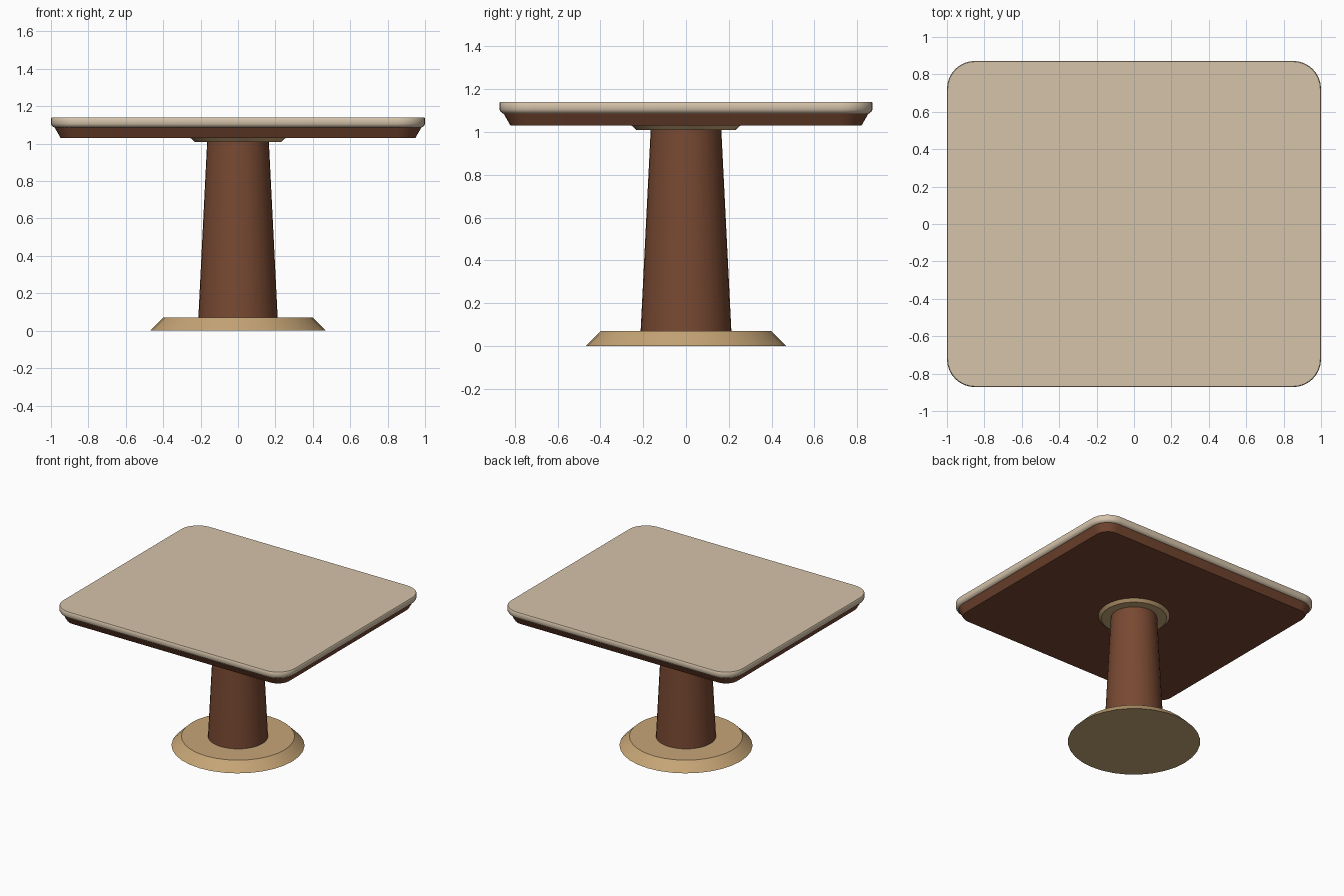
import bpy
import bmesh
from math import sin, cos, pi, radians

cube = bpy.data.objects.get("Cube")
if cube:
    bpy.data.objects.remove(cube, do_unlink=True)


def linear(c):
    c /= 255
    return c / 12.92 if c <= 0.04045 else ((c + 0.055) / 1.055) ** 2.4


def material(name, r, g, b):
    colour = (linear(r), linear(g), linear(b), 1)
    mat = bpy.data.materials.new(name)
    mat.use_nodes = True
    mat.diffuse_color = colour
    bsdf = next(n for n in mat.node_tree.nodes if n.type == 'BSDF_PRINCIPLED')
    bsdf.inputs["Base Color"].default_value = colour
    return mat


def circle(radius, z, sides=32):
    return [(radius * cos(2 * pi * i / sides), radius * sin(2 * pi * i / sides), z)
            for i in range(sides)]


def rounded_rect(inset, z, half_x=1.0, half_y=0.872, corner=0.15, steps=8):
    points = []
    for quarter, (sx, sy) in enumerate([(1, 1), (-1, 1), (-1, -1), (1, -1)]):
        for i in range(steps + 1):
            a = (quarter + i / steps) * pi / 2
            points.append((sx * (half_x - corner) + (corner - inset) * cos(a),
                           sy * (half_y - corner) + (corner - inset) * sin(a), z))
    return points


def loft(name, loops, mat, sharp_angle=30):
    """Skin a stack of matching loops, bottom to top, and cap both ends."""
    bm = bmesh.new()
    rings = [[bm.verts.new(p) for p in loop] for loop in loops]
    for low, high in zip(rings, rings[1:]):
        for i in range(len(low)):
            j = (i + 1) % len(low)
            bm.faces.new((low[i], low[j], high[j], high[i]))
    bm.faces.new(rings[0][::-1])
    bm.faces.new(rings[-1])
    mesh = bpy.data.meshes.new(name)
    bm.to_mesh(mesh)
    bm.free()
    mesh.materials.append(mat)
    obj = bpy.data.objects.new(name, mesh)
    bpy.context.collection.objects.link(obj)
    bpy.ops.object.select_all(action='DESELECT')
    obj.select_set(True)
    bpy.context.view_layer.objects.active = obj
    bpy.ops.object.shade_smooth_by_angle(angle=radians(sharp_angle))
    return obj


pale = material("pale_tabletop", 213, 195, 170)
tan = material("tan_trim", 198, 165, 118)
brown = material("brown_wood", 120, 73, 50)

# Flared round foot, tapered column and the collar under the top
loft("base", [circle(0.47, 0), circle(0.40, 0.07)], tan)
loft("column", [circle(0.212, 0.07), circle(0.165, 1.01)], brown)
loft("collar", [circle(0.232, 1.01), circle(0.254, 1.03)], tan)

# Bevelled wooden underside of the table
loft("top_underside", [rounded_rect(0.052, 1.03), rounded_rect(0.02, 1.086)], brown)

# Rounded-corner slab with softly tapered lower edge
slab_profile = [(0.018, 1.086), (0.006, 1.095), (0.0, 1.106), (0.0, 1.136), (0.004, 1.141)]
loft("tabletop", [rounded_rect(inset, z) for inset, z in slab_profile], pale, 40)
